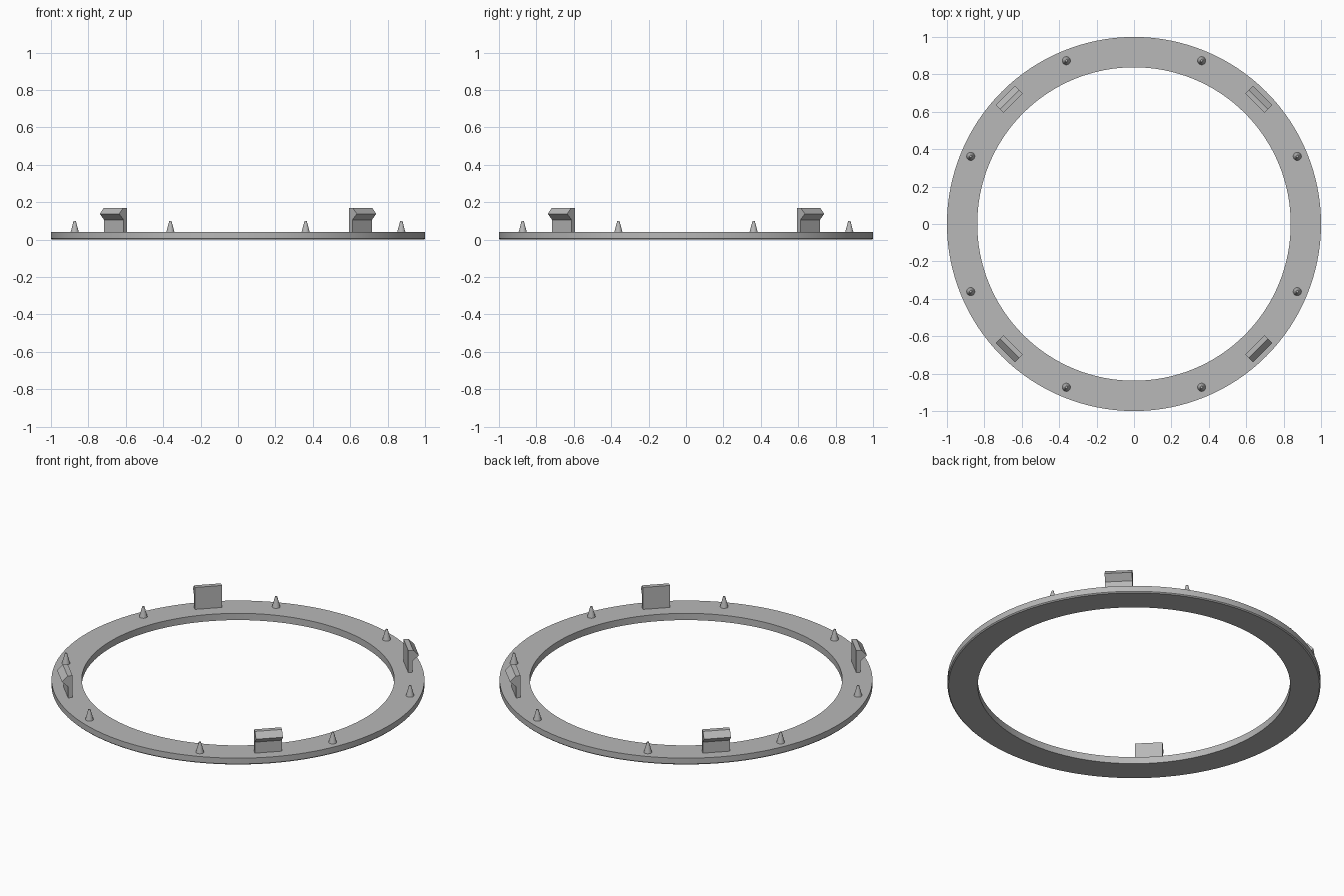
import bpy, bmesh
from math import pi, cos, sin
from mathutils import Matrix, Vector

cube = bpy.data.objects.get("Cube")
if cube:
    bpy.data.objects.remove(cube, do_unlink=True)

grey = bpy.data.materials.new("plain grey")
grey.use_nodes = True
colour = (0.48, 0.48, 0.48, 1)
grey.diffuse_color = colour
grey.node_tree.nodes["Principled BSDF"].inputs["Base Color"].default_value = colour

RING_TOP = 0.04


def finish(bm, name, smooth=False):
    bmesh.ops.recalc_face_normals(bm, faces=bm.faces)
    mesh = bpy.data.meshes.new(name)
    bm.to_mesh(mesh)
    bm.free()
    mesh.materials.append(grey)
    obj = bpy.data.objects.new(name, mesh)
    bpy.context.collection.objects.link(obj)
    if smooth:
        bpy.ops.object.select_all(action="DESELECT")
        obj.select_set(True)
        bpy.context.view_layer.objects.active = obj
        bpy.ops.object.shade_smooth_by_angle(angle=pi / 6)
    return obj


def make_ring(segments=128):
    # Flat band with a fine chamfer on the lower outer edge
    profile = [(0.838, 0), (0.994, 0), (1, 0.006), (1, RING_TOP), (0.838, RING_TOP)]
    bm = bmesh.new()
    loops = []
    for i in range(segments):
        a = 2 * pi * i / segments
        loops.append([bm.verts.new((r * cos(a), r * sin(a), z)) for r, z in profile])
    n = len(profile)
    for i in range(segments):
        p, q = loops[i], loops[(i + 1) % segments]
        for j in range(n):
            k = (j + 1) % n
            bm.faces.new((p[j], q[j], q[k], p[k]))
    finish(bm, "ring", True)


def make_clip(name, angle):
    # Upright plate with an outward hook, extruded along the tangent
    profile = [(0.914, RING_TOP - 0.005), (0.938, RING_TOP - 0.005), (0.938, 0.105),
               (0.972, 0.138), (0.941, 0.17), (0.914, 0.17)]
    width = 0.147
    bm = bmesh.new()
    face = bm.faces.new([bm.verts.new((r, -width / 2, z)) for r, z in profile])
    new = bmesh.ops.extrude_face_region(bm, geom=[face])["geom"]
    verts = [v for v in new if isinstance(v, bmesh.types.BMVert)]
    bmesh.ops.translate(bm, verts=verts, vec=Vector((0, width, 0)))
    bm.transform(Matrix.Rotation(angle, 4, "Z"))
    finish(bm, name)


def make_spike(name, angle):
    # Small blunt cone
    height = 0.06
    bm = bmesh.new()
    bmesh.ops.create_cone(bm, cap_ends=True, segments=24, radius1=0.022,
                          radius2=0.006, depth=height)
    bm.transform(Matrix.Rotation(angle, 4, "Z")
                 @ Matrix.Translation((0.945, 0, RING_TOP + height / 2)))
    finish(bm, name, True)


make_ring()
for i, side in enumerate(("back_left", "back_right", "front_right", "front_left")):
    make_clip("clip_" + side, pi / 4 + i * pi / 2)
for i in range(8):
    make_spike(f"spike_{i + 1}", pi / 8 + i * pi / 4)
